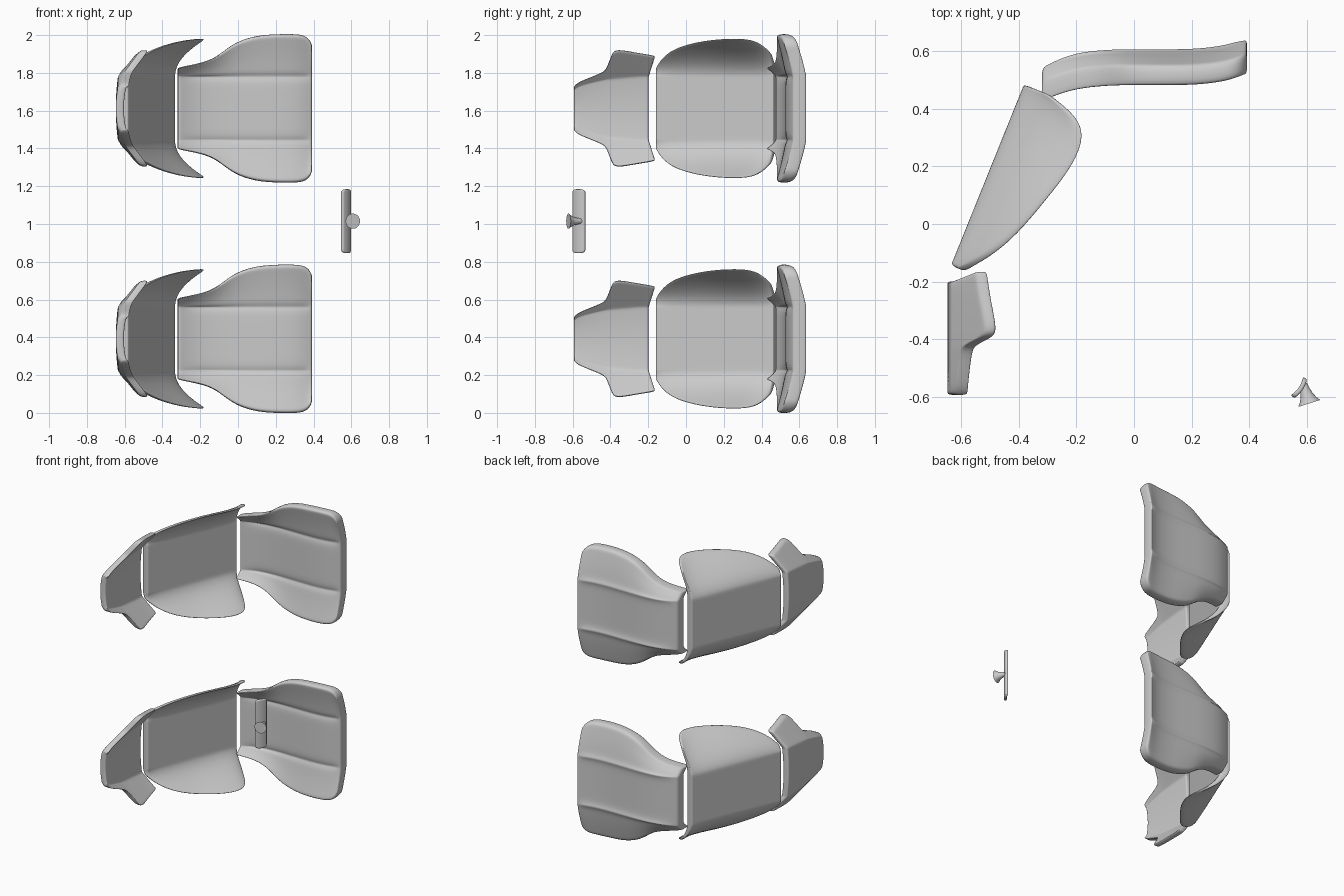
import bpy, bmesh, math
from mathutils import Vector

if "Cube" in bpy.data.objects:
    bpy.data.objects.remove(bpy.data.objects["Cube"])

ROWS = [0, .5, .9, 1, 1.08, 1.3, 1.6, 1.88, 2]      # 0-1 flat band, 1-2 folded wing
ROWS = [-v for v in ROWS[:0:-1]] + ROWS
LIFTS = {"lower": .392, "upper": 1.612}


def add_object(name, mesh, z, subsurf=0):
    ob = bpy.data.objects.new(name, mesh)
    ob.location.z = z
    bpy.context.collection.objects.link(ob)
    if subsurf:
        m = ob.modifiers.new("smooth", 'SUBSURF')
        m.levels = m.render_levels = subsurf
    return ob


def shell(name, cols, point):
    """Closed thick plate: point(col, |v|, sign) gives the outer and inner position."""
    bm = bmesh.new()
    out, inn = [], []
    for c in cols:
        pairs = [point(c, abs(v), 1 if v >= 0 else -1) for v in ROWS]
        out.append([bm.verts.new(p[0]) for p in pairs])
        inn.append([bm.verts.new(p[1]) for p in pairs])
    nc, nr = len(cols), len(ROWS)
    for i in range(nc - 1):
        for j in range(nr - 1):
            for g in (out, inn):
                bm.faces.new((g[i][j], g[i + 1][j], g[i + 1][j + 1], g[i][j + 1]))
        for j in (0, nr - 1):
            bm.faces.new((out[i][j], out[i + 1][j], inn[i + 1][j], inn[i][j]))
    for j in range(nr - 1):
        for i in (0, nc - 1):
            bm.faces.new((out[i][j], out[i][j + 1], inn[i][j + 1], inn[i][j]))
    bmesh.ops.recalc_face_normals(bm, faces=bm.faces)
    for f in bm.faces:
        f.smooth = True
    mesh = bpy.data.meshes.new(name)
    bm.to_mesh(mesh)
    bm.free()
    return mesh


def height(v, band, half):
    return v * band if v <= 1 else band + (half - band) * (v - 1)


# Back plate: columns are x, half height, outer y
def back_point(c, v, s):
    x, h, y = c
    f = max(0, v - 1)
    y -= .05 * f ** 1.3
    if v == 1 and -.3 < x < .37:
        y += .012
    z = s * height(v, .168, h)
    return (x, y, z), (x, y - .072, z)


back = shell("back_plate", [
    (-.32, .212, .54), (-.305, .22, .55), (-.22, .235, .582), (-.13, .26, .594),
    (-.05, .325, .598), (.01, .36, .598), (.1, .387, .598), (.2, .394, .598),
    (.3, .395, .608), (.355, .388, .624), (.383, .36, .636), (.393, .33, .638)], back_point)


# Middle plate: columns are distance along the slanted panel, wing depth, wing half height
START, ALONG, INWARD = Vector((-.633, -.14, 0)), Vector((.374, .927, 0)), Vector((.927, -.374, 0))


def middle_point(c, v, s):
    t, n, h = c
    f = max(0, v - 1)
    z = s * (v * .168 if v <= 1 else .168 + (h - .168) * f ** .85)
    th = .055 - .03 * f
    p = START + ALONG * t + INWARD * ((n - .025) * f ** 1.5) + Vector((0, 0, z))
    return p, p + INWARD * th


middle = shell("middle_plate", [
    (-.005, .05, .205), (.01, .065, .225), (.04, .09, .255), (.09, .13, .29), (.18, .18, .328),
    (.33, .23, .358), (.48, .275, .37), (.59, .272, .37), (.64, .215, .355),
    (.665, .13, .31), (.673, .10, .285)], middle_point)


# Tip plate: columns are y, band half height, flap half height
def tip_point(c, v, s):
    y, band, h = c
    f = max(0, v - 1)
    z = height(v, band, h)
    x = -.648 + .012 * min(v, 1) ** 2 + .8 * (z - band) * (f > 0)
    if y > -.25:
        y += .035 * f
    return (x, y, s * z), (x + .043, y, s * z)


tip = shell("tip_plate", [
    (-.593, .095, .115), (-.58, .11, .132), (-.54, .125, .152), (-.44, .148, .19),
    (-.42, .152, .21), (-.395, .155, .285), (-.378, .157, .309), (-.34, .16, .31),
    (-.26, .167, .295), (-.21, .17, .282), (-.198, .165, .275)], tip_point)

for level, z in LIFTS.items():
    for mesh in (back, middle, tip):
        add_object(level + "_" + mesh.name, mesh, z, 2)


# Handle bar: thin bowed strip with rounded ends
def bar_point(c, v, s):
    u, half = c
    p = Vector((.572, -.567, s * half * v / 2)) + Vector((.021, .031, 0)) * u
    p += Vector((.83, -.56, 0)) * (.008 * (1 - u * u) - .008)
    return p, p + Vector((.83, -.56, 0)) * .016


bar = shell("handle_bar", [(-1.05, .155), (-.85, .168), (-.3, .17), (.3, .17), (.85, .168), (1.05, .155)], bar_point)
add_object("handle_bar", bar, 1.015, 2)

# Flared knob: lathed profile of radius and distance along the axis
bm = bmesh.new()
profile = [(.04, 0), (.031, .012), (.022, .03), (.017, .05), (.013, .07)]
rings = [[bm.verts.new((r * math.cos(a * math.tau / 32), r * math.sin(a * math.tau / 32), d))
          for a in range(32)] for r, d in profile]
for lo, hi in zip(rings, rings[1:]):
    for k in range(32):
        bm.faces.new((lo[k], lo[(k + 1) % 32], hi[(k + 1) % 32], hi[k])).smooth = True
bm.faces.new(rings[0][::-1])
bm.faces.new(rings[-1])
for e in rings[0][0].link_faces[0].edges:
    e.smooth = True
mesh = bpy.data.meshes.new("knob")
bm.to_mesh(mesh)
bm.free()
knob = add_object("knob", mesh, 1.015)
knob.location.x, knob.location.y = .608, -.622
knob.rotation_euler = Vector((-.3, .95, 0)).to_track_quat('Z', 'Y').to_euler()
